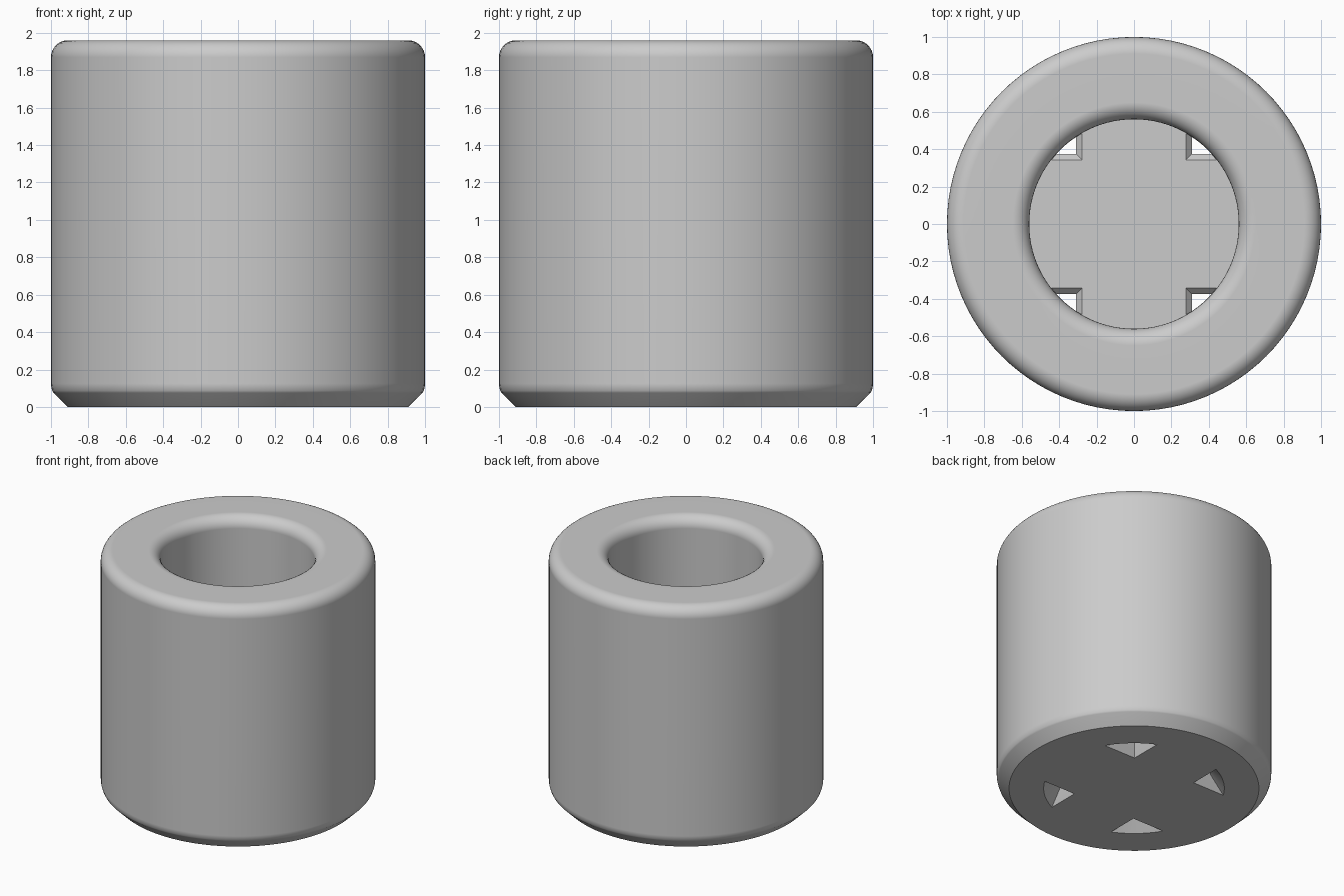
import bpy, bmesh, math
from mathutils import Vector

cube = bpy.data.objects.get("Cube")
if cube:
    bpy.data.objects.remove(cube, do_unlink=True)

SIDES = 96
HEIGHT = 1.96
MOUTH = 0.56
FLOOR = 0.2
FILLET = 0.09

grey = bpy.data.materials.new("plain grey")
grey.use_nodes = True
grey.diffuse_color = (0.6, 0.6, 0.6, 1)
grey.node_tree.nodes["Principled BSDF"].inputs["Base Color"].default_value = (0.6, 0.6, 0.6, 1)


def make_object(name, bm):
    bmesh.ops.recalc_face_normals(bm, faces=bm.faces)
    mesh = bpy.data.meshes.new(name)
    bm.to_mesh(mesh)
    bm.free()
    mesh.materials.append(grey)
    obj = bpy.data.objects.new(name, mesh)
    bpy.context.collection.objects.link(obj)
    return obj


def arc(cx, cz, radius, start, end, steps=8):
    angles = [math.radians(start + (end - start) * i / steps) for i in range(steps + 1)]
    return [(cx + radius * math.cos(a), cz + radius * math.sin(a)) for a in angles]


# Thick cup: chamfered foot, rounded rim and rounded mouth
def lathe(name, profile):
    bm = bmesh.new()
    verts = [bm.verts.new((r, 0, z)) for r, z in profile]
    edges = [bm.edges.new(pair) for pair in zip(verts, verts[1:])]
    bmesh.ops.spin(bm, geom=verts + edges, cent=(0, 0, 0), axis=(0, 0, 1),
                   angle=math.tau, steps=SIDES, use_merge=True)
    bmesh.ops.remove_doubles(bm, verts=bm.verts, dist=1e-4)
    return make_object(name, bm)


rim = HEIGHT - FILLET
profile = [(0, 0), (0.91, 0)]
profile += arc(0.9, 0.125, 0.1, -30, 0, 4)
profile += arc(1 - FILLET, rim, FILLET, 0, 90)
profile += arc(MOUTH + FILLET, rim, FILLET, 90, 180)
profile += [(MOUTH, FLOOR), (0, FLOOR)]
cup = lathe("cup_body", profile)


# Four corner drain holes, flared at both ends, leave a cross-shaped floor
def hole_ring(bm, x, y, radius, z, sx, sy, steps=12):
    start, end = math.asin(y / radius), math.acos(x / radius)
    points = [Vector((x, y, z))]
    for i in range(steps + 1):
        a = start + (end - start) * i / steps
        points.append(Vector((radius * math.cos(a), radius * math.sin(a), z)))
    return [bm.verts.new((p.x * sx, p.y * sy, p.z)) for p in points]


LEVELS = [(0.28, 0.34, 0.66, -0.002), (0.31, 0.375, 0.559, 0.1),
          (0.31, 0.375, 0.559, FLOOR - 0.035), (0.275, 0.34, 0.559, FLOOR + 0.002)]
bm = bmesh.new()
for sx in (-1, 1):
    for sy in (-1, 1):
        rings = [hole_ring(bm, *level, sx, sy) for level in LEVELS]
        bm.faces.new(rings[0])
        bm.faces.new(rings[-1])
        for low, high in zip(rings, rings[1:]):
            for i in range(len(low)):
                j = (i + 1) % len(low)
                bm.faces.new((low[i], low[j], high[j], high[i]))
cutter = make_object("drain_hole_cutter", bm)
cutter.hide_render = True

cut = cup.modifiers.new("drain_holes", "BOOLEAN")
cut.operation = "DIFFERENCE"
cut.solver = "EXACT"
cut.object = cutter

bpy.ops.object.select_all(action="DESELECT")
bpy.context.view_layer.objects.active = cup
cup.select_set(True)
bpy.ops.object.modifier_apply(modifier=cut.name)
bpy.data.objects.remove(cutter, do_unlink=True)

# Smooth curved walls with crisp flats
bpy.ops.object.shade_smooth_by_angle(angle=math.radians(30))
weighted = cup.modifiers.new("weighted_normals", "WEIGHTED_NORMAL")
weighted.keep_sharp = True
